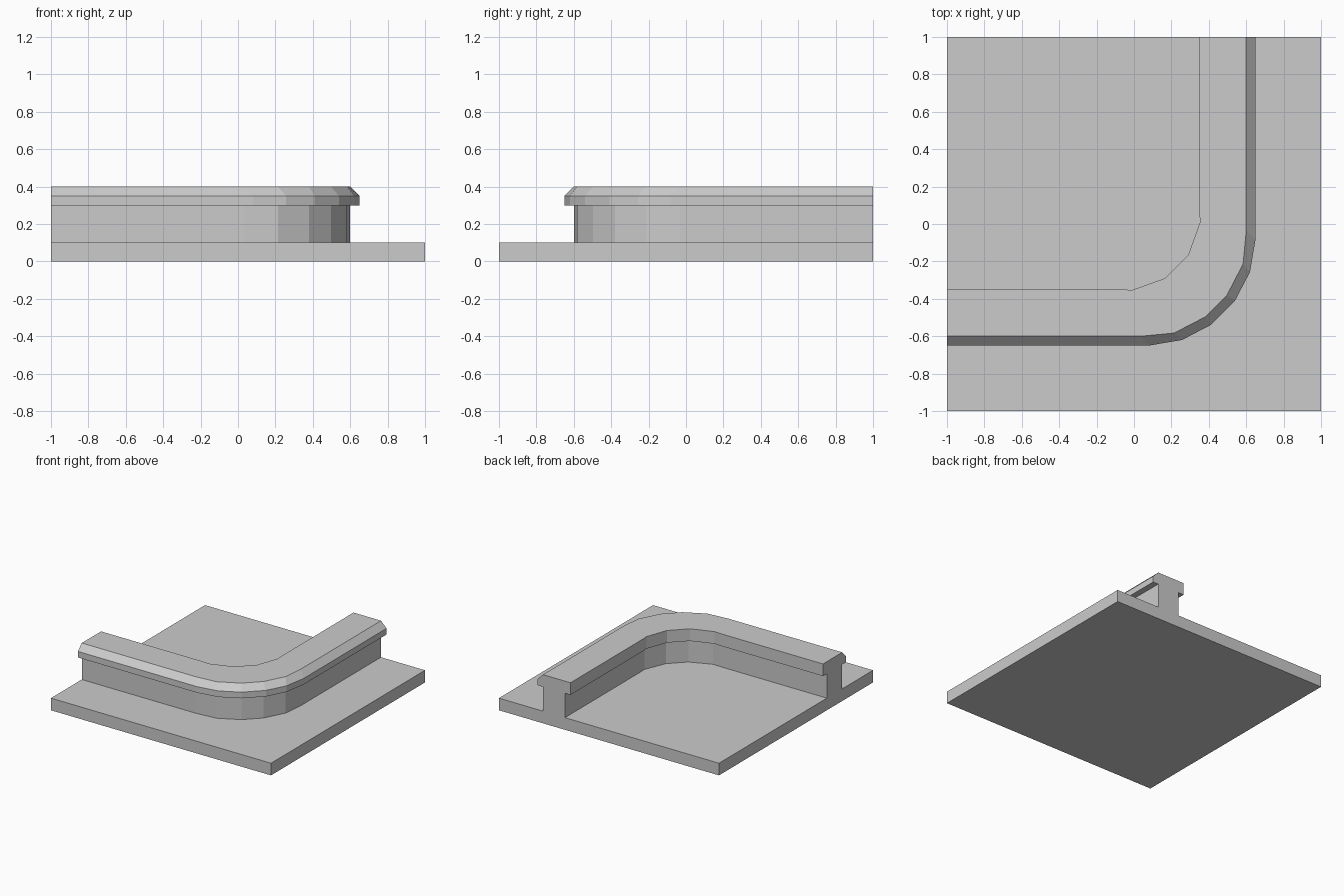
import bpy
import bmesh

if "Cube" in bpy.data.objects:
    bpy.data.objects.remove(bpy.data.objects["Cube"])

# Half of the bend for each rail of the wall: (offset from centre, points up to the diagonal)
RAILS = {
    "lip":   (0.35, [(-0.06, -0.35), (-0.01, -0.353), (0.166, -0.29)]),
    "inner": (0.40, [(-0.04, -0.40), (0.035, -0.403), (0.21, -0.33)]),
    "outer": (0.60, [(0.035, -0.60), (0.214, -0.583), (0.38, -0.497)]),
    "rim":   (0.65, [(0.08, -0.65), (0.257, -0.62), (0.41, -0.54)]),
}
# Cross-section of the wall and its overhanging cap, inside to outside
PROFILE = [("inner", 0.1), ("inner", 0.3), ("lip", 0.3), ("lip", 0.4),
           ("outer", 0.4), ("rim", 0.35), ("rim", 0.3), ("outer", 0.3), ("outer", 0.1)]


def rail_points(name):
    """Full rail from the left edge round to the back edge, mirrored over the diagonal."""
    offset, bend = RAILS[name]
    half = [(-1, -offset)] + bend
    return half + [(-y, -x) for x, y in reversed(half)]


bm = bmesh.new()

# Wall and cap strips between neighbouring profile rails
rows = [[bm.verts.new((x, y, z)) for x, y in rail_points(name)] for name, z in PROFILE]
for a, b in zip(rows, rows[1:]):
    for i in range(len(a) - 1):
        bm.faces.new((a[i], a[i + 1], b[i + 1], b[i]))

# Base plate corners: front left, front right, back right, back left
corners = [(-1, -1), (1, -1), (1, 1), (-1, 1)]
fl, fr, br, bl = [bm.verts.new((x, y, 0)) for x, y in corners]
tfl, tfr, tbr, tbl = [bm.verts.new((x, y, 0.1)) for x, y in corners]
bm.faces.new((bl, br, fr, fl))
bm.faces.new((fl, fr, tfr, tfl))
bm.faces.new((fr, br, tbr, tfr))

# Floors on both sides of the wall
bm.faces.new(rows[0] + [tbl])
bm.faces.new(rows[-1] + [tbr, tfr, tfl])

# Cut ends showing the whole cross-section
bm.faces.new([bl, tbl] + [r[0] for r in rows] + [tfl, fl])
bm.faces.new([bl, tbl] + [r[-1] for r in rows] + [tbr, br])

bmesh.ops.recalc_face_normals(bm, faces=bm.faces)
mesh = bpy.data.meshes.new("corner_wall_tile")
bm.to_mesh(mesh)
bm.free()
bpy.context.collection.objects.link(bpy.data.objects.new("corner_wall_tile", mesh))
